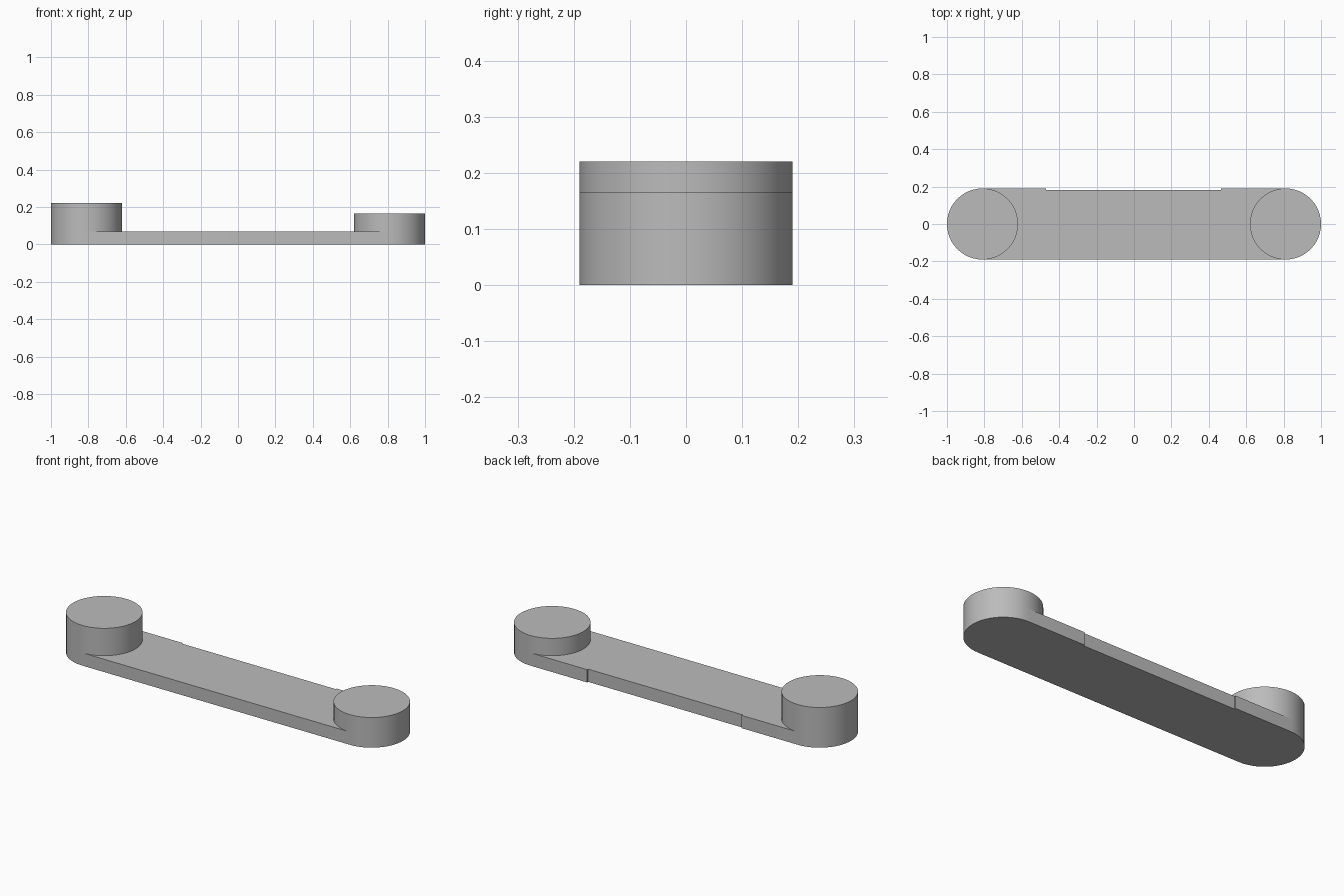
import bpy, bmesh, math

cube = bpy.data.objects.get("Cube")
if cube:
    bpy.data.objects.remove(cube, do_unlink=True)

RADIUS = 0.19
CENTRE = 0.81
PLATE_TOP = 0.07
SEGMENTS = 48

grey = bpy.data.materials.new("plain grey")
grey.use_nodes = True
grey.diffuse_color = (0.5, 0.5, 0.5, 1)
grey.node_tree.nodes["Principled BSDF"].inputs["Base Color"].default_value = (0.5, 0.5, 0.5, 1)


def arc(cx, start, end, steps):
    """Points along a circular arc around (cx, 0), angles in degrees."""
    angles = [math.radians(start + (end - start) * i / steps) for i in range(steps + 1)]
    return [(cx + RADIUS * math.cos(a), RADIUS * math.sin(a)) for a in angles]


def prism(name, outline, bottom, top):
    """Closed upright solid from a counter-clockwise outline."""
    bm = bmesh.new()
    base = bm.faces.new([bm.verts.new((x, y, bottom)) for x, y in outline])
    extruded = bmesh.ops.extrude_face_region(bm, geom=[base], use_keep_orig=True)
    for v in extruded["geom"]:
        if isinstance(v, bmesh.types.BMVert):
            v.co.z = top
    bmesh.ops.recalc_face_normals(bm, faces=bm.faces)
    mesh = bpy.data.meshes.new(name)
    bm.to_mesh(mesh)
    bm.free()
    mesh.materials.append(grey)
    obj = bpy.data.objects.new(name, mesh)
    bpy.context.collection.objects.link(obj)
    bpy.ops.object.select_all(action="DESELECT")
    obj.select_set(True)
    bpy.context.view_layer.objects.active = obj
    bpy.ops.object.shade_smooth_by_angle(angle=math.radians(30))
    return obj


# Round-ended plate with a shallow recess along its back edge
recess = [(0.465, RADIUS), (0.465, 0.182), (-0.47, 0.182), (-0.47, RADIUS)]
half = SEGMENTS // 2
outline = arc(CENTRE, -90, 90, half) + recess + arc(-CENTRE, 90, 270, half)
prism("link_plate", outline, 0, PLATE_TOP)

# Round bosses at the two ends, the right one taller
for name, x, top in (("right_boss", -CENTRE, 0.22), ("left_boss", CENTRE, 0.165)):
    prism(name, arc(x, 0, 360, SEGMENTS)[:-1], PLATE_TOP, top)
